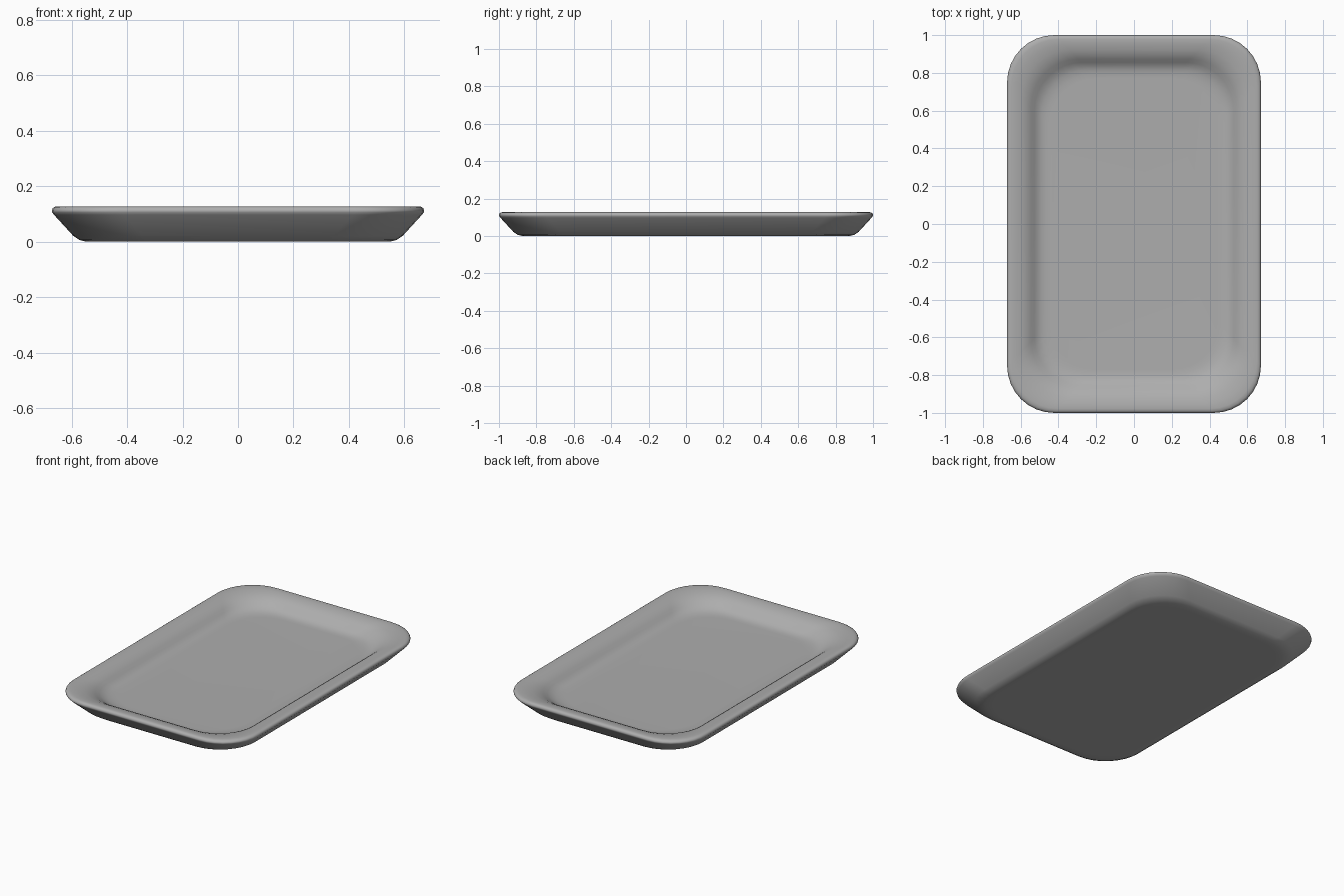
import bpy, bmesh, math

if "Cube" in bpy.data.objects:
    bpy.data.objects.remove(bpy.data.objects["Cube"])

HALF_X, HALF_Y, SEG = 0.672, 1.0, 8

# Cross-section from underside centre, round the rim, to the inner floor: (inset, height, corner radius)
PROFILE = [
    (0.155, 0.004, 0.25), (0.125, 0.004, 0.25), (0.100, 0.010, 0.25), (0.078, 0.024, 0.25),
    (0.008, 0.098, 0.25), (0.001, 0.107, 0.25), (0.000, 0.113, 0.25),
    (0.003, 0.121, 0.25), (0.010, 0.126, 0.25), (0.022, 0.128, 0.25),
    (0.050, 0.125, 0.25), (0.080, 0.119, 0.25), (0.107, 0.108, 0.25),
    (0.127, 0.095, 0.25), (0.145, 0.080, 0.25), (0.162, 0.068, 0.25),
    (0.182, 0.060, 0.25), (0.205, 0.056, 0.25), (0.230, 0.055, 0.24),
]
ZMIN = PROFILE[0][1]


def rounded_ring(bm, inset, z, r):
    """One rounded-rectangle loop of vertices."""
    hx, hy = HALF_X - inset, HALF_Y - inset
    verts = []
    for q, (sx, sy) in enumerate([(1, 1), (-1, 1), (-1, -1), (1, -1)]):
        for i in range(SEG + 1):
            a = math.pi / 2 * (q + i / SEG)
            verts.append(bm.verts.new((sx * (hx - r) + r * math.cos(a),
                                       sy * (hy - r) + r * math.sin(a),
                                       (z - ZMIN) * 0.128 / (0.128 - ZMIN))))
    return verts


# Tray: stacked rings bridged into a closed dish
bm = bmesh.new()
rings = [rounded_ring(bm, *p) for p in PROFILE]
n = len(rings[0])
for lower, upper in zip(rings, rings[1:]):
    for i in range(n):
        j = (i + 1) % n
        bm.faces.new((lower[i], lower[j], upper[j], upper[i]))
bm.faces.new(rings[0][::-1])   # underside
bm.faces.new(rings[-1])        # inner floor
bmesh.ops.recalc_face_normals(bm, faces=bm.faces)

mesh = bpy.data.meshes.new("tray")
bm.to_mesh(mesh)
bm.free()
tray = bpy.data.objects.new("tray", mesh)
bpy.context.collection.objects.link(tray)
bpy.context.view_layer.objects.active = tray
tray.select_set(True)
bpy.ops.object.shade_smooth_by_angle(angle=math.radians(60))

# Mid-grey finish
grey = bpy.data.materials.new("mid_grey")
grey.diffuse_color = (0.42, 0.42, 0.42, 1)
grey.use_nodes = True
grey.node_tree.nodes["Principled BSDF"].inputs["Base Color"].default_value = grey.diffuse_color
mesh.materials.append(grey)
